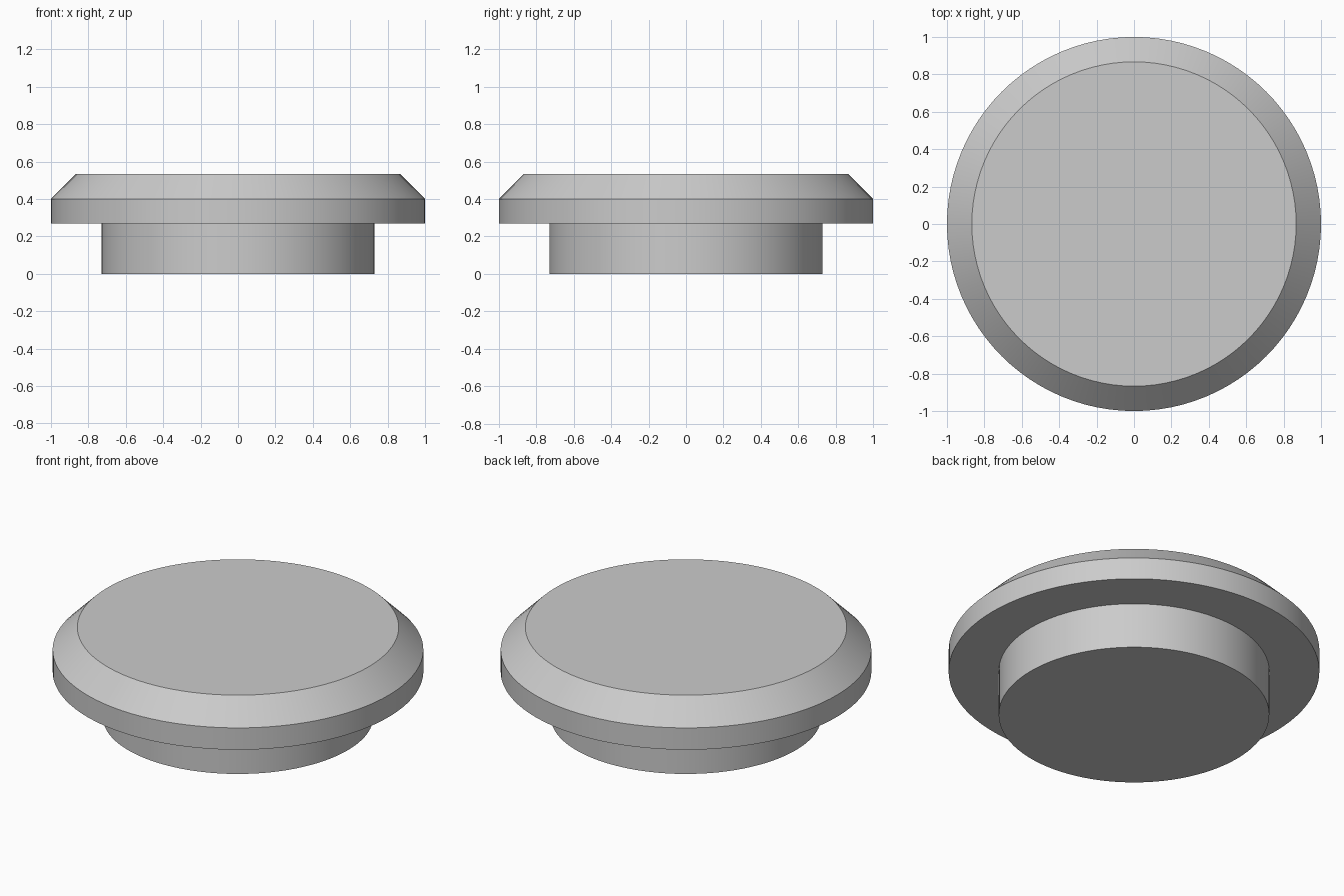
import bpy
import bmesh
import math

SEGMENTS = 96

cube = bpy.data.objects.get("Cube")
if cube:
    bpy.data.objects.remove(cube, do_unlink=True)

# Single plain grey material
grey = bpy.data.materials.new("plain grey")
grey.use_nodes = True
colour = (0.6, 0.6, 0.6, 1)
grey.diffuse_color = colour
grey.node_tree.nodes["Principled BSDF"].inputs["Base Color"].default_value = colour


def turned_part(name, profile):
    """Turn a closed (radius, height) profile, bottom to top, about z."""
    bm = bmesh.new()
    rings = []
    for radius, height in profile:
        ring = []
        for i in range(SEGMENTS):
            a = math.tau * i / SEGMENTS
            ring.append(bm.verts.new((radius * math.cos(a), radius * math.sin(a), height)))
        rings.append(ring)
    for low, high in zip(rings, rings[1:]):
        for i in range(SEGMENTS):
            j = (i + 1) % SEGMENTS
            bm.faces.new((low[i], low[j], high[j], high[i]))
    bm.faces.new(rings[0][::-1])
    bm.faces.new(rings[-1])
    mesh = bpy.data.meshes.new(name)
    bm.to_mesh(mesh)
    bm.free()
    mesh.materials.append(grey)
    obj = bpy.data.objects.new(name, mesh)
    bpy.context.collection.objects.link(obj)
    bpy.ops.object.select_all(action="DESELECT")
    obj.select_set(True)
    bpy.context.view_layer.objects.active = obj
    bpy.ops.object.shade_smooth_by_angle(angle=math.radians(30))
    return obj


# Stepped plug: narrow stem, wide rim and chamfered cap in one solid
turned_part("chamfered_plug", [
    (0.73, 0),
    (0.73, 0.27),
    (1, 0.27),
    (1, 0.4),
    (0.867, 0.533),
])
